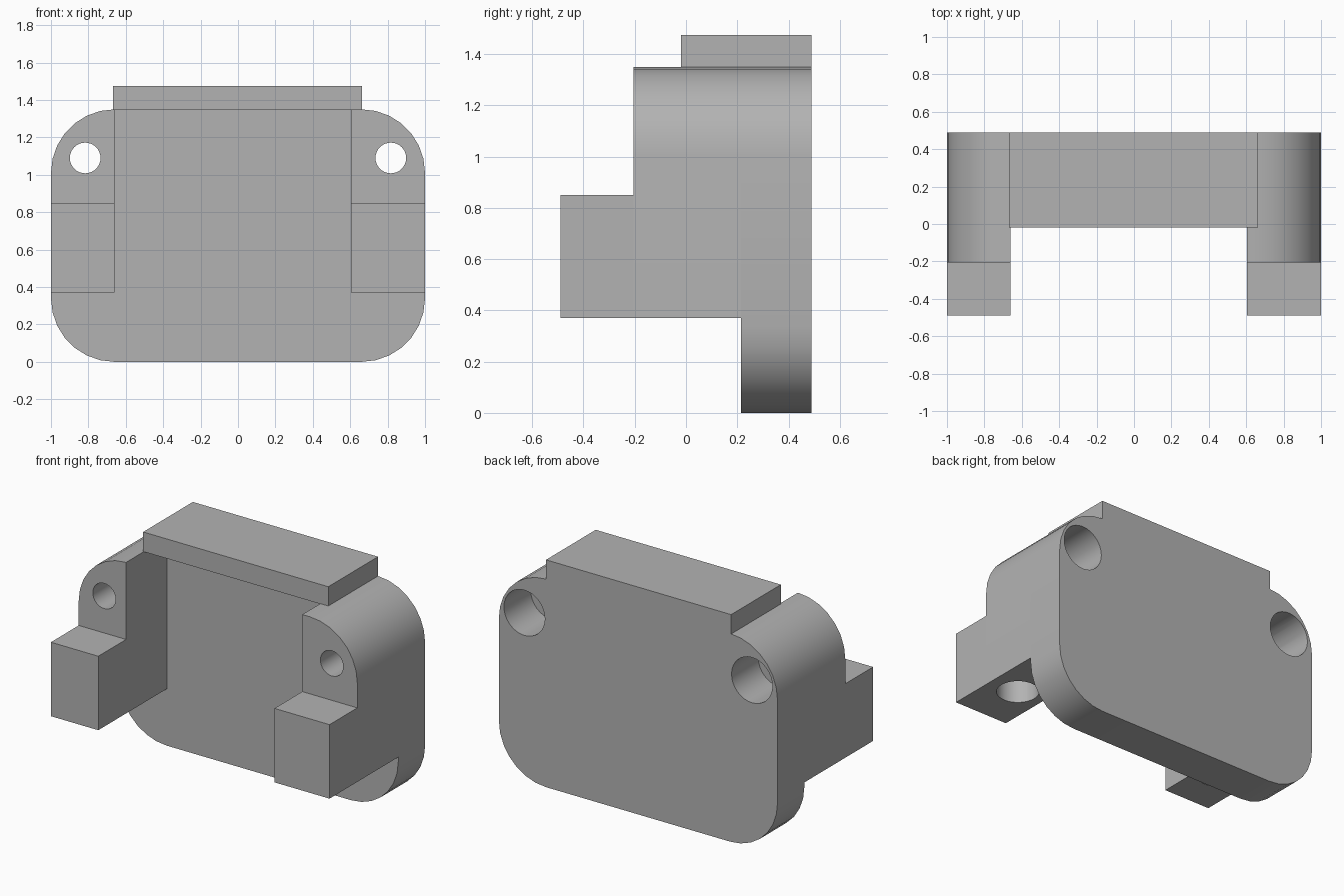
import bpy
import bmesh
from math import pi, sin, cos, radians
from mathutils import Matrix

cube = bpy.data.objects.get("Cube")
if cube:
    bpy.data.objects.remove(cube, do_unlink=True)

grey = bpy.data.materials.new("plain grey")
grey.use_nodes = True
grey.diffuse_color = (0.45, 0.45, 0.45, 1)
grey.node_tree.nodes["Principled BSDF"].inputs["Base Color"].default_value = (0.45, 0.45, 0.45, 1)

HEIGHT = 1.35
RADIUS = 0.34
BACK, PLATE_FRONT, ARM_FRONT, FOOT_FRONT = 0.49, 0.215, -0.205, -0.49
ARM_BASE, FOOT_TOP = 0.37, 0.85


def corner(cx, cz, start, steps=7):
    """Quarter arc of the rounded outline, counter-clockwise in x and z."""
    angles = [start + pi / 2 * i / steps for i in range(steps + 1)]
    return [(cx + RADIUS * cos(a), cz + RADIUS * sin(a)) for a in angles]


def extrude(name, outline, front, back):
    """Solid made by pushing an x-z outline from front to back."""
    bm = bmesh.new()
    face = bm.faces.new([bm.verts.new((x, front, z)) for x, z in outline])
    result = bmesh.ops.extrude_face_region(bm, geom=[face])
    moved = [g for g in result["geom"] if isinstance(g, bmesh.types.BMVert)]
    bmesh.ops.translate(bm, verts=moved, vec=(0, back - front, 0))
    bmesh.ops.recalc_face_normals(bm, faces=bm.faces)
    mesh = bpy.data.meshes.new(name)
    bm.to_mesh(mesh)
    bm.free()
    mesh.materials.append(grey)
    obj = bpy.data.objects.new(name, mesh)
    bpy.context.collection.objects.link(obj)
    return obj


def rectangle(x0, x1, z0, z1):
    return [(x0, z0), (x1, z0), (x1, z1), (x0, z1)]


def drill(obj, centre, radius, depth, axis):
    """Cut a round hole along y or z."""
    turn = Matrix.Rotation(pi / 2, 4, "X") if axis == "y" else Matrix.Identity(4)
    bm = bmesh.new()
    bmesh.ops.create_cone(bm, cap_ends=True, segments=32, radius1=radius, radius2=radius,
                          depth=depth, matrix=Matrix.Translation(centre) @ turn)
    mesh = bpy.data.meshes.new("hole_cutter")
    bm.to_mesh(mesh)
    bm.free()
    mesh.materials.append(grey)
    cutter = bpy.data.objects.new("hole_cutter", mesh)
    cutter.hide_render = True
    bpy.context.collection.objects.link(cutter)
    mod = obj.modifiers.new("hole", "BOOLEAN")
    mod.operation = "DIFFERENCE"
    mod.solver = "EXACT"
    mod.object = cutter
    bpy.context.view_layer.objects.active = obj
    bpy.ops.object.modifier_apply(modifier=mod.name)
    bpy.data.objects.remove(cutter, do_unlink=True)


# Rounded back plate
edge, top = 1 - RADIUS, HEIGHT - RADIUS
outline = (corner(edge, top, 0) + corner(-edge, top, pi / 2)
           + corner(-edge, RADIUS, pi) + corner(edge, RADIUS, 3 * pi / 2))
plate = extrude("back_plate", outline, PLATE_FRONT, BACK)
parts = [plate]

# Side arms with forward feet, screw holes and bores from below
for side, sign, inner in (("left", 1, 0.605), ("right", -1, 0.66)):
    profile = [(inner, ARM_BASE), (1, ARM_BASE)] + corner(edge, top, 0)
    if inner < edge:
        profile.append((inner, HEIGHT))
    arm = extrude(side + "_arm", [(sign * x, z) for x, z in profile], ARM_FRONT, PLATE_FRONT)
    foot = extrude(side + "_foot", [(sign * x, z) for x, z in rectangle(inner, 1, ARM_BASE, FOOT_TOP)],
                   FOOT_FRONT, ARM_FRONT)
    drill(plate, (sign * 0.817, 0.35, 1.09), 0.147, 0.6, "y")
    drill(arm, (sign * 0.817, 0, 1.09), 0.082, 1, "y")
    for part in (arm, foot):
        drill(part, (sign * 0.795, -0.15, ARM_BASE), 0.13, 0.6, "z")
    parts += [arm, foot]

# Overhanging top ledge
parts.append(extrude("top_ledge", rectangle(-0.667, 0.662, HEIGHT - 0.002, 1.475), -0.02, BACK))

# Smooth the rounded corners and bores, keep edges sharp
bpy.ops.object.select_all(action="DESELECT")
for part in parts:
    part.select_set(True)
bpy.context.view_layer.objects.active = plate
bpy.ops.object.shade_smooth_by_angle(angle=radians(30))
